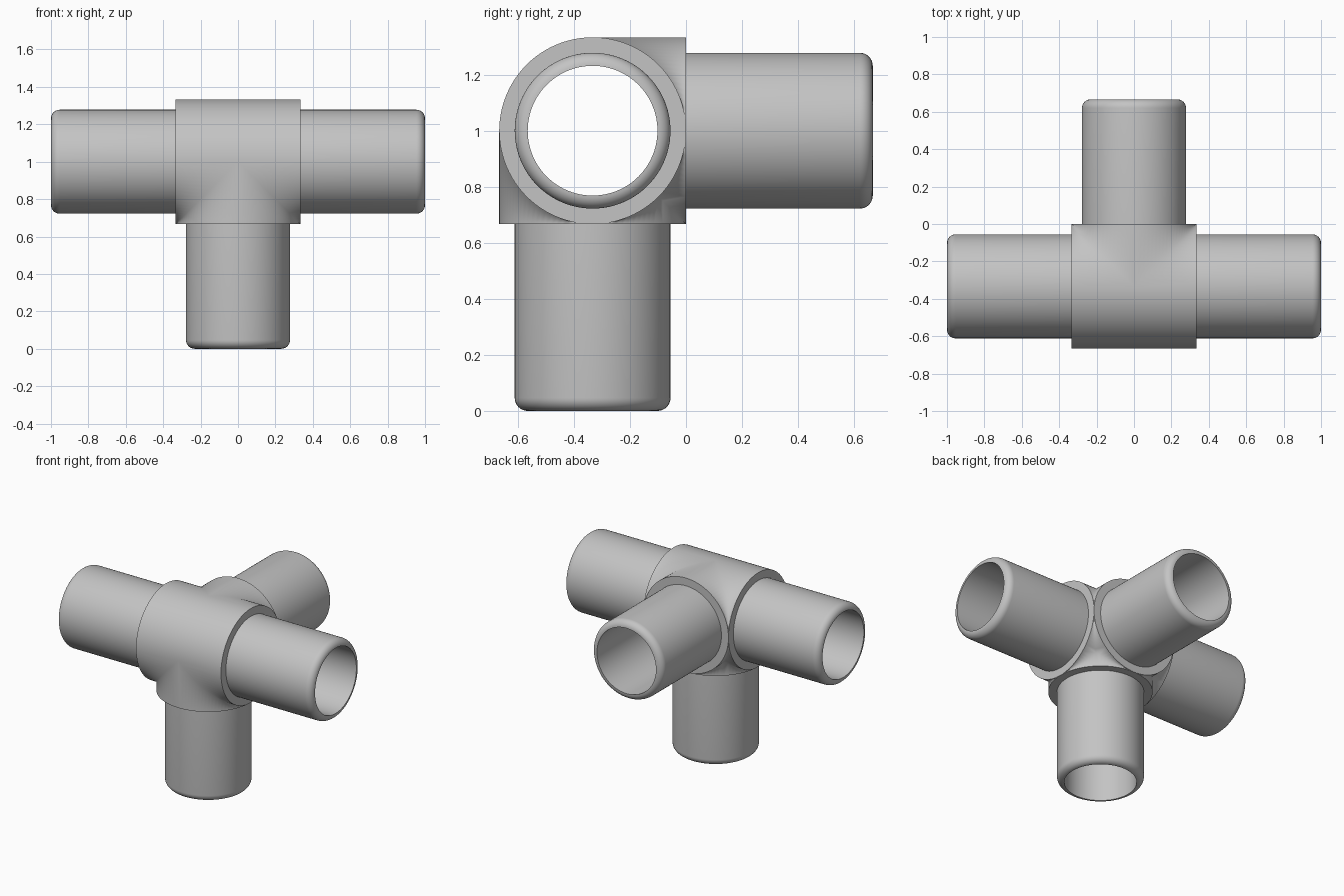
import bpy, bmesh, math
from mathutils import Vector

cube = bpy.data.objects.get("Cube")
if cube:
    bpy.data.objects.remove(cube)

CENTRE = Vector((0, -1 / 3, 1))
COLLAR_R, PIPE_R, BORE_R = 1 / 3, 0.278, 0.2315
LENGTH = 1.0
SIDES = 96

ARMS = {
    "left": Vector((1, 0, 0)),
    "right": Vector((-1, 0, 0)),
    "back": Vector((0, 1, 0)),
    "bottom": Vector((0, 0, -1)),
}

grey = bpy.data.materials.new("grey")
grey.use_nodes = True
colour = (0.55, 0.55, 0.55, 1)
grey.diffuse_color = colour
grey.node_tree.nodes["Principled BSDF"].inputs["Base Color"].default_value = colour


def add_arm(bm, axis, profile):
    """Revolve (distance, radius) points about an arm, then mitre it against the other arms."""
    u = Vector((axis.y, axis.z, axis.x))
    v = axis.cross(u)
    part = bmesh.new()
    rings = []
    for dist, rad in profile:
        ring = []
        for i in range(SIDES):
            a = math.tau * i / SIDES
            ring.append(part.verts.new(axis * dist + (u * math.cos(a) + v * math.sin(a)) * rad))
        rings.append(ring)
    for lower, upper in zip(rings, rings[1:]):
        for i in range(SIDES):
            j = (i + 1) % SIDES
            part.faces.new((lower[i], lower[j], upper[j], upper[i]))
    for other in ARMS.values():
        if other != axis:
            bmesh.ops.bisect_plane(
                part, geom=part.verts[:] + part.edges[:] + part.faces[:], dist=1e-5,
                plane_co=(0, 0, 0), plane_no=axis - other, clear_inner=True)
    temp = bpy.data.meshes.new("temp")
    part.to_mesh(temp)
    part.free()
    bm.from_mesh(temp)
    bpy.data.meshes.remove(temp)


def make_object(name, profile, axes, smooth_angle):
    bm = bmesh.new()
    for axis in axes:
        add_arm(bm, axis, profile)
    bmesh.ops.remove_doubles(bm, verts=bm.verts[:], dist=1e-4)
    mesh = bpy.data.meshes.new(name)
    bm.to_mesh(mesh)
    bm.free()
    mesh.materials.append(grey)
    obj = bpy.data.objects.new(name, mesh)
    obj.location = CENTRE
    bpy.context.collection.objects.link(obj)
    bpy.ops.object.select_all(action="DESELECT")
    obj.select_set(True)
    bpy.context.view_layer.objects.active = obj
    bpy.ops.object.shade_smooth_by_angle(angle=math.radians(smooth_angle))


# Hub: four mitred collars with flat end rings, soft where they merge
make_object("hub", [(0, COLLAR_R), (COLLAR_R, COLLAR_R), (COLLAR_R, PIPE_R)],
            ARMS.values(), 86)

# Pipes: straight outside, rounded lip, bore running back to the centre
lip = PIPE_R - BORE_R
pipe = [(COLLAR_R, PIPE_R)]
for step in range(9):
    a = math.pi / 2 * step / 8
    pipe.append((LENGTH - lip + lip * math.sin(a), BORE_R + lip * math.cos(a)))
pipe.append((0, BORE_R))
for side, axis in ARMS.items():
    make_object(side + "_pipe", pipe, [axis], 40)
